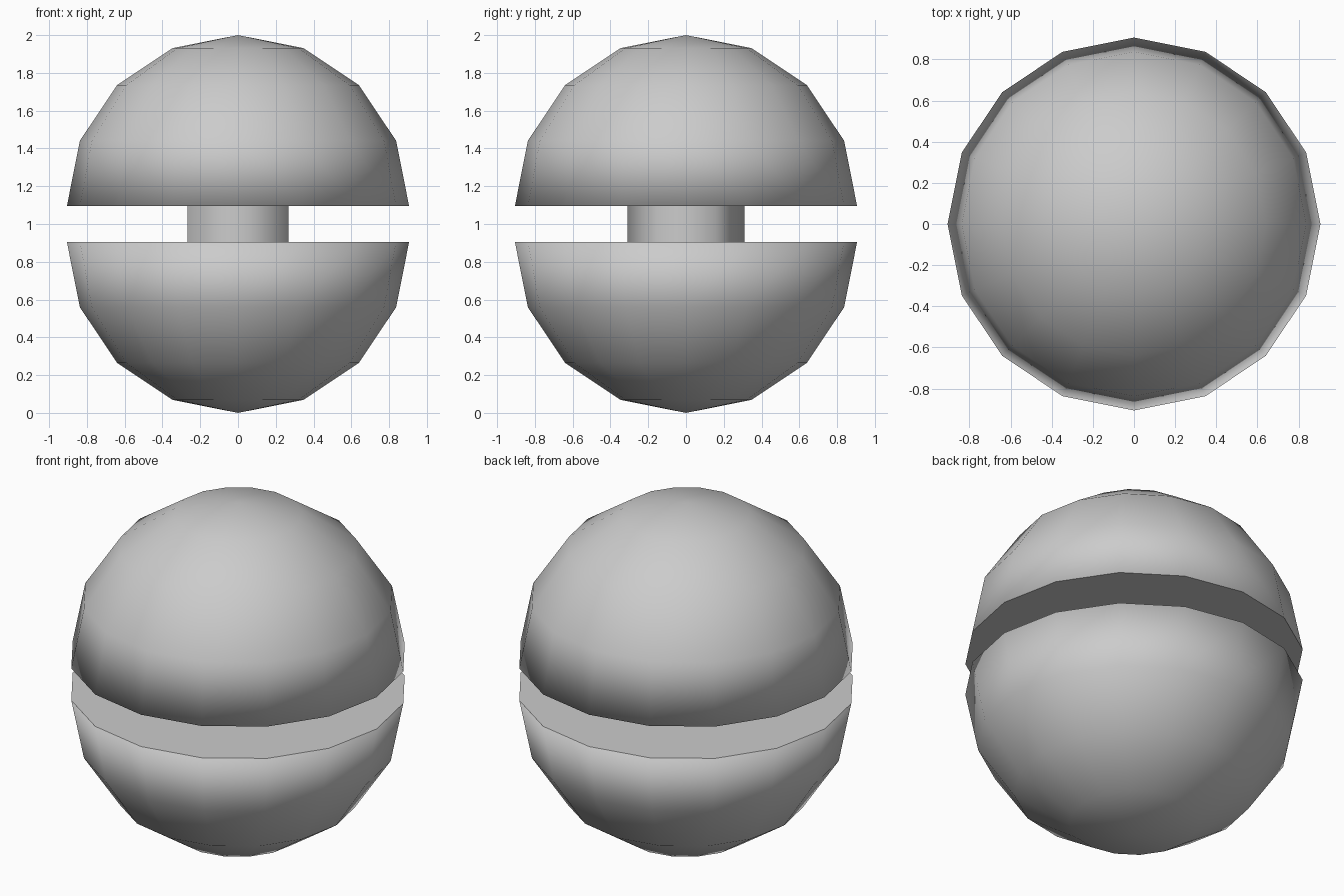
import bpy, bmesh
from math import sin, cos, pi

if "Cube" in bpy.data.objects:
    bpy.data.objects.remove(bpy.data.objects["Cube"])

RADIUS = 0.906
SIDES = 16
RINGS = 4


def dome(name, base_z, direction):
    """Low-poly half ball with a flat closing disc; direction is +1 (up) or -1 (down)."""
    bm = bmesh.new()
    pole = bm.verts.new((0, 0, base_z + direction * RADIUS))
    rings = []
    for i in range(1, RINGS + 1):
        a = i * pi / 2 / RINGS
        rings.append([bm.verts.new((RADIUS * sin(a) * cos(2 * pi * k / SIDES),
                                    RADIUS * sin(a) * sin(2 * pi * k / SIDES),
                                    base_z + direction * RADIUS * cos(a)))
                      for k in range(SIDES)])
    for k in range(SIDES):
        n = (k + 1) % SIDES
        bm.faces.new((pole, rings[0][k], rings[0][n]))
        for upper, lower in zip(rings, rings[1:]):
            bm.faces.new((upper[k], lower[k], lower[n], upper[n]))
    bm.faces.new(rings[-1])
    bmesh.ops.recalc_face_normals(bm, faces=bm.faces)
    for f in bm.faces:
        f.smooth = True
    mesh = bpy.data.meshes.new(name)
    bm.to_mesh(mesh)
    bm.free()
    obj = bpy.data.objects.new(name, mesh)
    bpy.context.collection.objects.link(obj)

    # Shell shading rolls softly over the rim, the disc stays flat
    normals = []
    for p in mesh.polygons:
        is_disc = len(p.vertices) == SIDES
        for v in p.vertices:
            normals.append((p.normal if is_disc else mesh.vertices[v].normal).copy())
    mesh.normals_split_custom_set(normals)
    return obj


# Two half balls with a gap between them
dome("lower_half", RADIUS, -1)
dome("upper_half", 2 - RADIUS, 1)

# Six-sided connecting post, corners on the y axis
bpy.ops.mesh.primitive_cylinder_add(vertices=6, radius=0.31, depth=2 - 2 * RADIUS + 0.02,
                                    location=(0, 0, 1))
post = bpy.context.object
post.name = "centre_post"
bpy.ops.object.shade_smooth_by_angle(angle=1.2)
